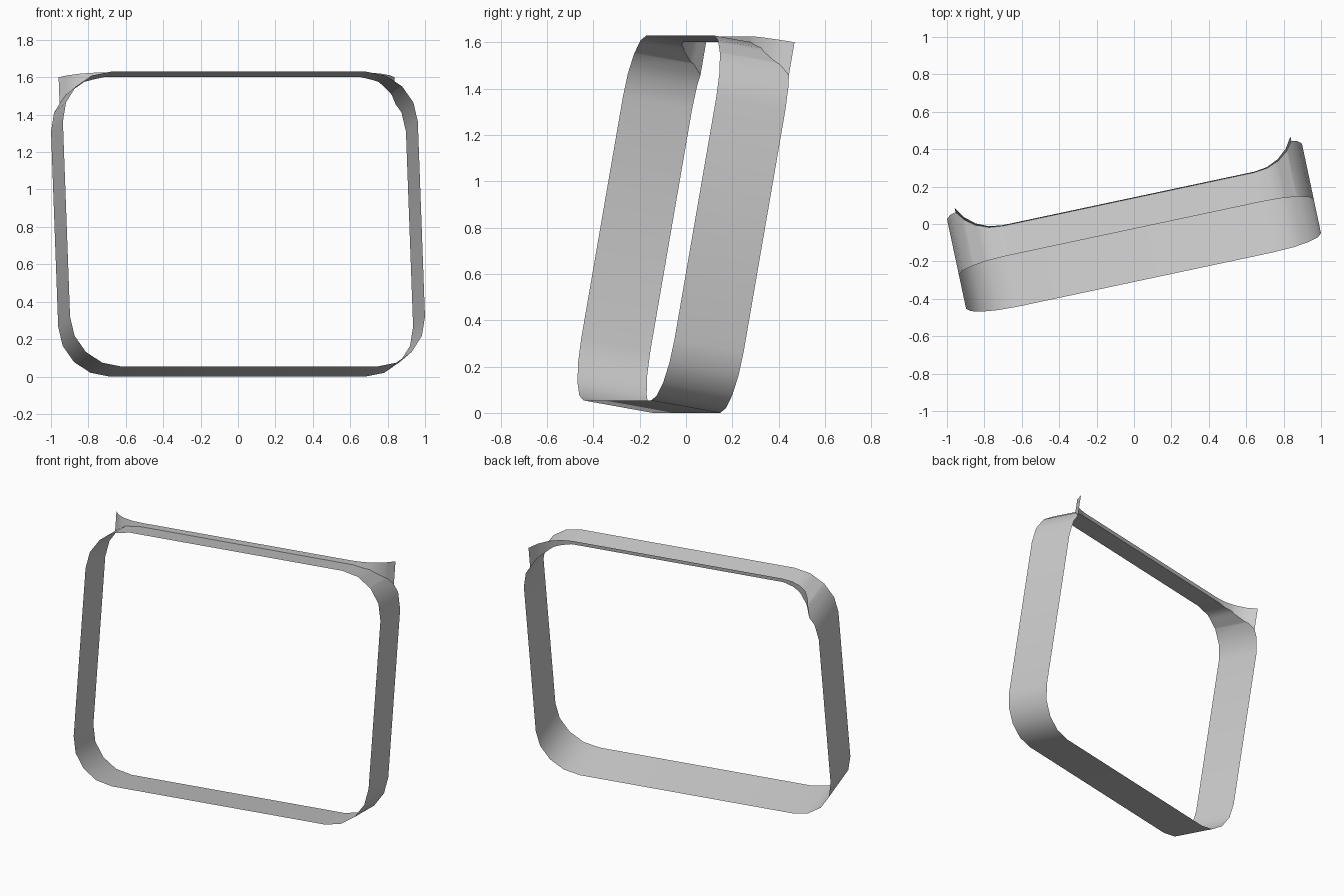
import bpy, bmesh
from math import sin, cos, radians, sqrt, asin
from mathutils import Matrix, Vector

if "Cube" in bpy.data.objects:
    bpy.data.objects.remove(bpy.data.objects["Cube"])

A, H, D, R = 0.97, 0.80, 0.155, 0.27        # half width, half height, half depth, corner radius
LIP_H, LIP_D, LIP_U, LIP_R = 0.825, 0.008, 0.69, 0.25
TILT = Matrix.Rotation(radians(12), 4, 'Z') @ Matrix.Rotation(radians(-10), 4, 'X')


def arc(sign):
    """Quarter corner points, from the horizontal bar to the leg."""
    pts = [(A - R + R * sin(radians(22.5 * i)), H - R + R * cos(radians(22.5 * i))) for i in range(5)]
    return pts if sign > 0 else [(u, -h) for u, h in reversed(pts)]


def interp(pts, x):
    """Piecewise linear lookup."""
    for (x0, y0), (x1, y1) in zip(pts, pts[1:]):
        if x <= x1:
            return y0 + (y1 - y0) * (x - x0) / max(x1 - x0, 1e-9)
    return pts[-1][1]


# Plan curve of the lip: straight, then sweeping back to the rear edge of the leg
end = asin(sqrt(LIP_R ** 2 - (LIP_R - (D - LIP_D)) ** 2) / LIP_R)
lip = [(0, LIP_D)] + [(LIP_U + LIP_R * sin(end * i / 4), LIP_D + LIP_R * (1 - cos(end * i / 4)))
                      for i in range(5)]
lip_end = lip[-1][0]
top = [(0, H)] + arc(1)
columns = sorted({u for u, _ in lip} | {u for u, _ in top if u < lip_end})
crest = [(u, interp(top, u), interp(lip, u)) for u in columns]

# Rest of the loop, full depth: end of lip, down the leg, to the middle of the base
rest = [p for p in top if p[0] > lip_end] + arc(-1) + [(0, -H)]
section = crest + [(u, h, D) for u, h in rest]


def ribbon(name, rails):
    """Strip between two rails, mirrored left to right."""
    bm = bmesh.new()
    for s in (1, -1):
        rows = [[bm.verts.new((s * x, y, z)) for x, y, z in pair] for pair in rails]
        for a, b in zip(rows, rows[1:]):
            quad = [a[0], b[0], b[1], a[1]]
            bm.faces.new(quad if s > 0 else quad[::-1])
    bmesh.ops.remove_doubles(bm, verts=bm.verts, dist=1e-5)
    bm.transform(TILT)
    me = bpy.data.meshes.new(name)
    bm.to_mesh(me)
    bm.free()
    ob = bpy.data.objects.new(name, me)
    bpy.context.collection.objects.link(ob)
    return ob


# Rounded frame band, trimmed behind the lip at the top
parts = [ribbon("frame_band", [((u, -D, h), (u, d, h)) for u, h, d in section]),
         # Upright lip along the top, ending in pointed corners
         ribbon("top_lip", [((u, d, h), (u, d, LIP_H)) for u, h, d in crest])]

# Centre on x and y, stand on the ground
co = [v.co for p in parts for v in p.data.vertices]
lo = Vector([min(c[i] for c in co) for i in range(3)])
hi = Vector([max(c[i] for c in co) for i in range(3)])
move = Matrix.Translation((-(lo.x + hi.x) / 2, -(lo.y + hi.y) / 2, -lo.z))
for p in parts:
    p.data.transform(move)
    p.select_set(True)
bpy.context.view_layer.objects.active = parts[0]
bpy.ops.object.shade_smooth_by_angle(angle=radians(30))
